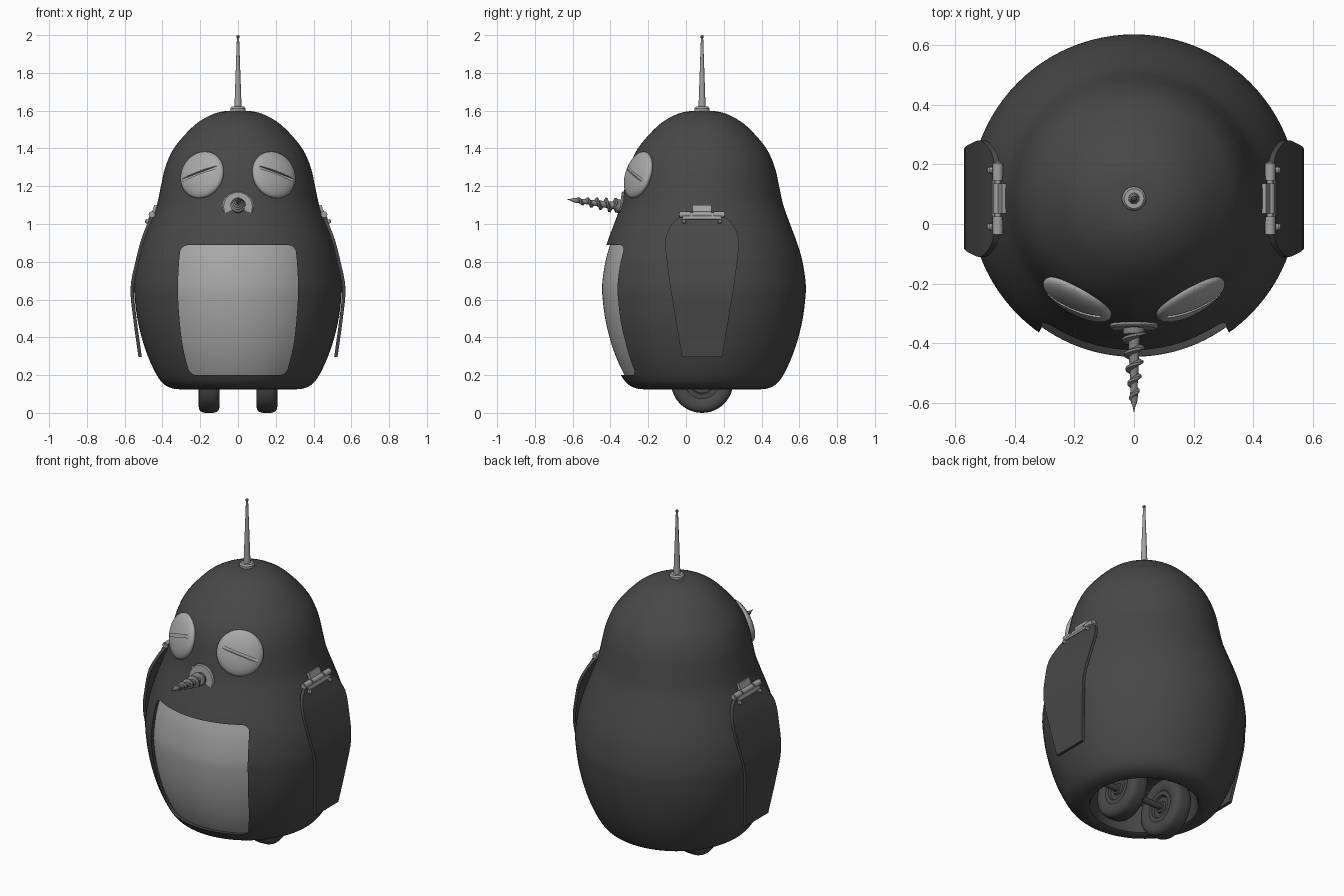
import bpy, bmesh, math
from mathutils import Vector, Matrix

if "Cube" in bpy.data.objects:
    bpy.data.objects.remove(bpy.data.objects["Cube"])

CY = 0.085  # y of the body axis


def material(name, v):
    m = bpy.data.materials.new(name)
    m.diffuse_color = (v, v, v, 1)
    m.use_nodes = True
    m.node_tree.nodes["Principled BSDF"].inputs["Base Color"].default_value = m.diffuse_color
    return m


DARK = material("charcoal", 0.065)
LIGHT = material("light_grey", 0.40)
METAL = material("metal_grey", 0.36)
STEEL = material("steel_grey", 0.22)


def finish(name, bm, mat, mtx=None, angle=35):
    if mtx:
        bm.transform(mtx)
    bmesh.ops.recalc_face_normals(bm, faces=bm.faces)
    me = bpy.data.meshes.new(name)
    bm.to_mesh(me)
    bm.free()
    ob = bpy.data.objects.new(name, me)
    bpy.context.collection.objects.link(ob)
    me.materials.append(mat)
    bpy.ops.object.select_all(action='DESELECT')
    bpy.context.view_layer.objects.active = ob
    ob.select_set(True)
    bpy.ops.object.shade_smooth_by_angle(angle=math.radians(angle))
    return ob


def loft(name, rings, mat, mtx=None, angle=35):
    """Skin closed rings of equal length and cap both ends."""
    bm = bmesh.new()
    rows = [[bm.verts.new(p) for p in r] for r in rings]
    n = len(rows[0])
    for a, b in zip(rows, rows[1:]):
        for i in range(n):
            j = (i + 1) % n
            bm.faces.new((a[i], a[j], b[j], b[i]))
    bm.faces.new(rows[0])
    bm.faces.new(rows[-1])
    return finish(name, bm, mat, mtx, angle)


def lathe(name, prof, mat, mtx=None, seg=32):
    rings = [[(max(r, 0.0008) * math.cos(2 * math.pi * i / seg),
               max(r, 0.0008) * math.sin(2 * math.pi * i / seg), z) for i in range(seg)] for r, z in prof]
    return loft(name, rings, mat, mtx)


def box(name, size, mat, mtx):
    bm = bmesh.new()
    bmesh.ops.create_cube(bm, size=1)
    return finish(name, bm, mat, mtx @ Matrix.Diagonal((*size, 1)))


def frame(origin, n):
    """Matrix whose z axis is n, x horizontal, y as upright as possible."""
    n = Vector(n).normalized()
    x = Vector((0, 0, 1)).cross(n).normalized()
    return Matrix.Translation(origin) @ Matrix((x, n.cross(x), n)).transposed().to_4x4()


def smooth(pts, k=4):
    """Catmull-Rom curve through the points."""
    P = [Vector(p) for p in pts]
    P = [2 * P[0] - P[1]] + P + [2 * P[-1] - P[-2]]
    out = []
    for a, b, c, d in zip(P, P[1:], P[2:], P[3:]):
        for i in range(k):
            t = i / k
            out.append(0.5 * (2 * b + (c - a) * t + (2 * a - 5 * b + 4 * c - d) * t * t
                              + (3 * b - a - 3 * c + d) * t ** 3))
    return out + [P[-2]]


def subtract(ob, cutter):
    cutter.hide_render = True
    m = ob.modifiers.new("cut", 'BOOLEAN')
    m.object, m.operation, m.solver = cutter, 'DIFFERENCE', 'EXACT'
    bpy.ops.object.select_all(action='DESELECT')
    bpy.context.view_layer.objects.active = ob
    ob.select_set(True)
    bpy.ops.object.modifier_apply(modifier=m.name)
    bpy.data.objects.remove(cutter)
    bpy.ops.object.shade_smooth_by_angle(angle=math.radians(35))


def lerp(table, x):
    for (a, u), (b, v) in zip(table, table[1:]):
        if a <= x <= b:
            return u + (v - u) * (x - a) / (b - a)
    return table[-1][1]


# Body: round shell with a wheel recess underneath
outer = smooth([(.31, .125), (.345, .129), (.39, .15), (.43, .2), (.477, .3), (.51, .4), (.533, .5),
                (.546, .6), (.549, .68), (.532, .8), (.503, .9), (.466, 1.0), (.43, 1.1), (.408, 1.2),
                (.385, 1.3), (.34, 1.4), (.255, 1.5), (.185, 1.555), (.1, 1.592), (0, 1.602)])
recess = [(0, .33), (.2, .32), (.265, .28), (.285, .22), (.287, .15), (.295, .132)]
body = lathe("body", recess + [tuple(p) for p in outer], DARK, Matrix.Translation((0, CY, 0)), 96)

# Belly panel, sunk into the front of the body
radius = [(p.y, p.x) for p in outer]
Z0, Z1, RC = .2, .888, .035
half_width = [(q.x, q.y) for q in smooth([(.2, .255), (.35, .292), (.5, .31), (.65, .318), (.8, .312), (.888, .302)])]
zs = [Z0 + RC * (1 - math.cos(i * math.pi / 12)) for i in range(6)]
zs += [Z0 + RC + (Z1 - Z0 - 2 * RC) * i / 24 for i in range(25)]
zs += [Z1 - RC + RC * math.sin(i * math.pi / 12) for i in range(1, 7)]


def belly(name, front, back, mat):
    rings = []
    for z in zs:
        t = max(0, RC - min(z - Z0, Z1 - z))
        w = lerp(half_width, z) - RC + math.sqrt(max(0, RC * RC - t * t))
        cols = [w * (i / 12 - 1) for i in range(25)]

        def arc(d):
            r = lerp(radius, z) - d
            return [(x, CY - math.sqrt(r * r - x * x), z) for x in cols]
        far = arc(back)
        near = arc(front) if front is not None else [(x, -.7, z) for x in cols]
        rings.append(near + far[::-1])
    return loft(name, rings, mat)


subtract(body, belly("belly_cutter", None, .03, DARK))
belly("belly_panel", .02, .036, LIGHT)

# Eyes: flattened domes with a slanted groove
for s in (-1, 1):
    yaw, pitch = math.radians(29), math.radians(16)
    m = frame((s * .19, -.252, 1.26), (s * math.sin(yaw) * math.cos(pitch),
                                       -math.cos(yaw) * math.cos(pitch), math.sin(pitch)))
    prof = [(.128 * math.sin(i * math.pi / 20), -.04 * math.cos(i * math.pi / 20)) for i in range(21)]
    eye = lathe("eye", prof, LIGHT, m, 48)
    slot = m @ Matrix.Rotation(math.radians(-20 * s), 4, 'Z') @ Matrix.Translation((0, 0, .05))
    subtract(eye, box("eye_cutter", (.21, .016, .06), LIGHT, slot))

# Beak: mounting plate and screw-shaped drill
lathe("beak_plate", [(0, -.03), (.082, -.03), (.082, .006), (.076, .012), (0, .012)], METAL,
      frame((0, -.338, 1.09), (0, -1, .12)))
drill = frame((0, -.345, 1.093), (0, -.285, .038))
lathe("drill_core", [(0, 0), (.036, 0), (.036, .025), (.02, .035), (.012, .2), (.013, .235),
                     (.01, .255), (.004, .27), (0, .288)], STEEL, drill, 20)
thread = []
for i in range(161):
    t = i / 160
    a, h, r = t * 9 * math.pi, .02 + .22 * t, .043 - .027 * t
    c = Vector((math.cos(a), math.sin(a), 0))
    thread.append([c * q + Vector((0, 0, h + dz)) for q, dz in
                   ((.008, -.014), (r, -.004), (r, .004), (.008, .014))])
loft("drill_thread", thread, STEEL, drill)

# Antenna
top = Matrix.Translation((0, CY, 0))
lathe("antenna_base", [(0, 1.58), (.04, 1.58), (.04, 1.612), (.033, 1.621), (0, 1.621)], METAL, top)
lathe("antenna_rod", [(0, 1.61), (.019, 1.61), (.016, 1.7), (.006, 1.985), (0, 1.985)], METAL, top, 20)
lathe("antenna_tip", [(.009 * math.sin(i * math.pi / 8), 1.991 - .009 * math.cos(i * math.pi / 8))
                      for i in range(9)], DARK, top, 16)

# Flippers and their hinges
path = [(.459, 1.035, .12), (.472, 1.0, .16), (.503, .92, .194), (.534, .8, .186),
        (.56, .66, .167), (.546, .5, .141), (.518, .295, .106)]
for s in (-1, 1):
    rings = []
    for x, z, w in smooth(path):
        rings.append([(s * (x + dx), CY + dy, z) for dx, dy in ((-.009, -w), (.009, -w), (.009, w), (-.009, w))])
    loft("flipper", rings, DARK)
    along = Matrix.Translation((s * .456, CY, 1.05)) @ Matrix.Rotation(math.pi / 2, 4, 'X')
    lathe("hinge_pin", [(0, -.122), (.01, -.122), (.01, .122), (0, .122)], METAL, along, 16)
    for a, b, r in ((-.12, -.06, .017), (-.05, .05, .016), (.06, .12, .017)):
        lathe("hinge_knuckle", [(0, a), (r, a), (r, b), (0, b)], METAL, along, 16)
    out = (s, 0, .35)
    box("hinge_body_plate", (.1, .05, .016), METAL, frame((s * .443, CY, 1.075), out))
    box("hinge_flipper_plate", (.2, .025, .012), METAL, frame((s * .466, CY, 1.035), out))
    for dy in (-.095, .095):
        lathe("hinge_bolt", [(0, -.012), (.011, -.012), (.011, .01), (.006, .015), (0, .015)], METAL,
              frame((s * .477, CY + dy, 1.012), out), 12)

# Wheels with stepped hubs, on one axle
half = [(0, -.04), (.03, -.04), (.035, -.03), (.06, -.03), (.066, -.044), (.09, -.044), (.097, -.05),
        (.125, -.056), (.145, -.053), (.158, -.044), (.164, -.028), (.165, -.01)]
for s in (-1, 1):
    lathe("wheel", half + [(r, -h) for r, h in half[::-1]], DARK,
          Matrix.Translation((s * .153, CY, .165)) @ Matrix.Rotation(math.pi / 2, 4, 'Y'), 48)
lathe("axle", [(0, -.27), (.018, -.27), (.018, .27), (0, .27)], DARK,
      Matrix.Translation((0, CY, .165)) @ Matrix.Rotation(math.pi / 2, 4, 'Y'), 16)
